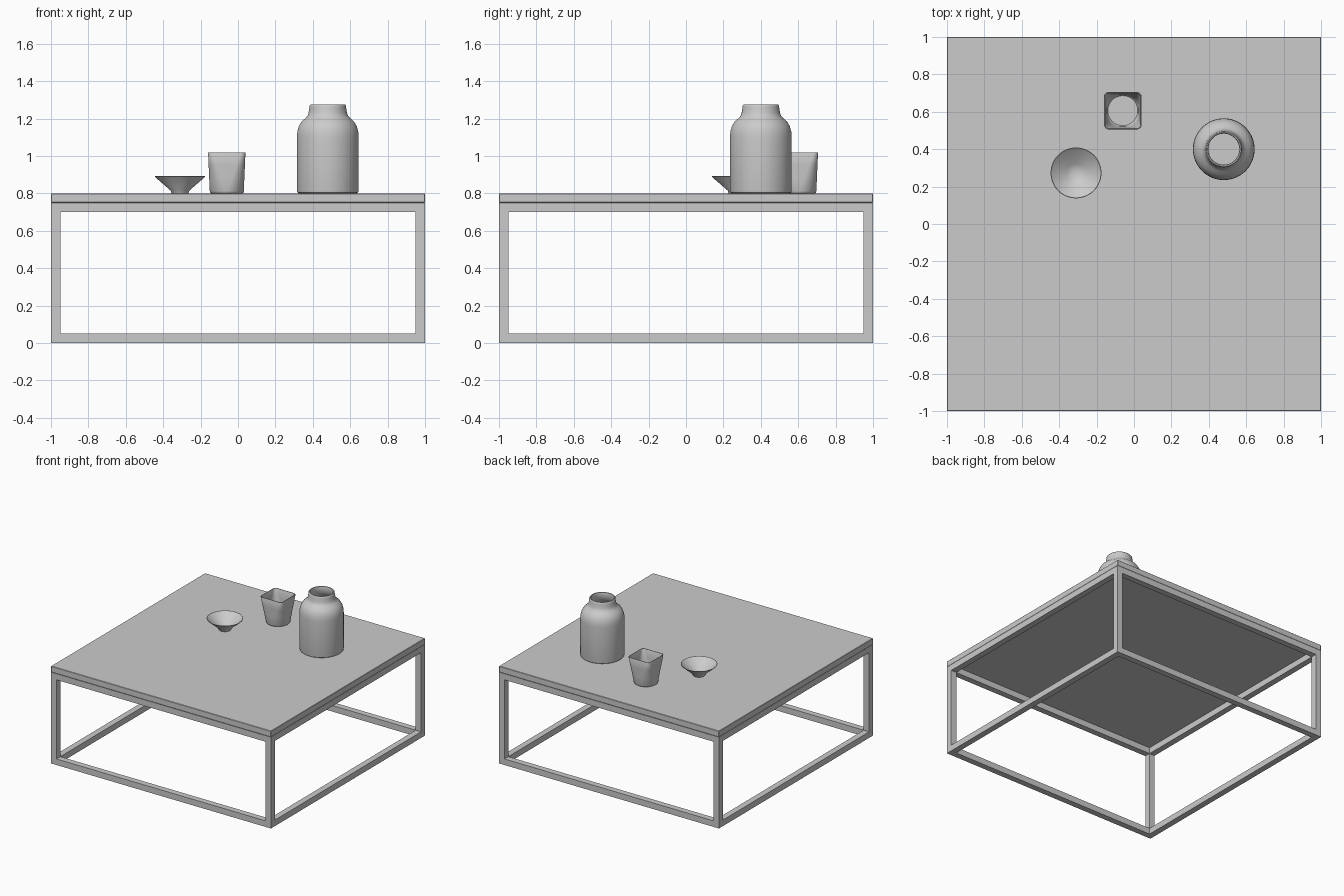
import bpy, bmesh
from math import cos, sin, pi, radians
from itertools import product
from mathutils import Vector

if "Cube" in bpy.data.objects:
    bpy.data.objects.remove(bpy.data.objects["Cube"], do_unlink=True)

grey = bpy.data.materials.new("plain grey")
grey.use_nodes = True
grey.diffuse_color = (0.6, 0.6, 0.6, 1)
grey.node_tree.nodes["Principled BSDF"].inputs["Base Color"].default_value = (0.6, 0.6, 0.6, 1)


def finish(name, bm, smooth=False, bevel=0):
    bmesh.ops.recalc_face_normals(bm, faces=bm.faces)
    mesh = bpy.data.meshes.new(name)
    bm.to_mesh(mesh)
    bm.free()
    mesh.materials.append(grey)
    obj = bpy.data.objects.new(name, mesh)
    bpy.context.collection.objects.link(obj)
    if bevel:
        mod = obj.modifiers.new("edge softening", "BEVEL")
        mod.width = bevel
        mod.segments = 1
        mod.limit_method = "ANGLE"
    if smooth:
        bpy.ops.object.select_all(action="DESELECT")
        obj.select_set(True)
        bpy.context.view_layer.objects.active = obj
        bpy.ops.object.shade_smooth_by_angle(angle=radians(40))
    return obj


def open_frame(name, xs, ys, zs):
    """Box frame: the cells of a 3x3x3 grid that lie along the box edges."""
    bm = bmesh.new()
    verts = {}
    axes = (xs, ys, zs)

    def vert(p):
        if p not in verts:
            verts[p] = bm.verts.new([axes[a][p[a]] for a in range(3)])
        return verts[p]

    bars = {c for c in product(range(3), repeat=3) if c.count(1) < 2}
    for cell in bars:
        for a, side in product(range(3), (0, 1)):
            beside = list(cell)
            beside[a] += 2 * side - 1
            if tuple(beside) in bars:
                continue
            corners = []
            for u, v in ((0, 0), (1, 0), (1, 1), (0, 1)):
                p = list(cell)
                p[a] += side
                p[(a + 1) % 3] += u
                p[(a + 2) % 3] += v
                corners.append(vert(tuple(p)))
            bm.faces.new(corners)
    return finish(name, bm)


def loft(name, centre, rings, per_corner=16):
    """Skin rounded squares given as (half width, corner radius, height)."""
    bm = bmesh.new()
    loops = []
    for half, radius, z in rings:
        loop = []
        for i in range(4 * per_corner):
            t = (i + 0.5) / per_corner * pi / 2
            mid = (i // per_corner + 0.5) * pi / 2
            inset = half - radius
            x = inset * (1 if cos(mid) > 0 else -1) + radius * cos(t)
            y = inset * (1 if sin(mid) > 0 else -1) + radius * sin(t)
            loop.append(bm.verts.new((centre[0] + x, centre[1] + y, z)))
        loops.append(loop)
    count = 4 * per_corner
    for low, high in zip(loops, loops[1:]):
        for i in range(count):
            j = (i + 1) % count
            bm.faces.new((low[i], low[j], high[j], high[i]))
    bm.faces.new(loops[0])
    bm.faces.new(loops[-1])
    return finish(name, bm, smooth=True)


def turned(name, centre, profile):
    return loft(name, centre, [(r, r, z) for r, z in profile])


# Table: slab on an open square-bar frame
bar, frame_top, top = 0.05, 0.75, 0.8
span = (-1, -1 + bar, 1 - bar, 1)
open_frame("table_frame", span, span, (0, bar, frame_top - bar, frame_top))

bm = bmesh.new()
bmesh.ops.create_cube(bm, size=1)
bmesh.ops.scale(bm, vec=(2, 2, top - frame_top), verts=bm.verts)
bmesh.ops.translate(bm, vec=Vector((0, 0, (top + frame_top) / 2)), verts=bm.verts)
finish("table_top", bm, bevel=0.003)

# Jar with a rounded shoulder and short neck
turned("jar", (0.48, 0.40), [
    (0.155, 0.8), (0.163, 0.806), (0.165, 0.815), (0.165, 1.1), (0.163, 1.13),
    (0.155, 1.16), (0.14, 1.185), (0.12, 1.202), (0.108, 1.215), (0.103, 1.23),
    (0.098, 1.26), (0.097, 1.27), (0.092, 1.276), (0.086, 1.274), (0.083, 1.265),
    (0.088, 1.22), (0.105, 1.195), (0.135, 1.165), (0.15, 1.11), (0.15, 0.825),
    (0.14, 0.815)])

# Cup: round base flowing into a square mouth
loft("square_cup", (-0.06, 0.606), [
    (0.083, 0.083, 0.8), (0.088, 0.088, 0.803), (0.091, 0.089, 0.812),
    (0.094, 0.07, 0.88), (0.097, 0.046, 0.95), (0.1, 0.024, 1.018),
    (0.099, 0.023, 1.02), (0.095, 0.021, 1.02), (0.094, 0.02, 1.018),
    (0.091, 0.044, 0.95), (0.088, 0.068, 0.88), (0.085, 0.084, 0.815),
    (0.08, 0.08, 0.81)])

# Shallow conical bowl on a small foot
turned("bowl", (-0.31, 0.273), [
    (0.044, 0.8), (0.047, 0.804), (0.05, 0.815), (0.134, 0.888), (0.136, 0.891),
    (0.133, 0.892), (0.05, 0.824), (0.025, 0.815), (0.008, 0.813)])
